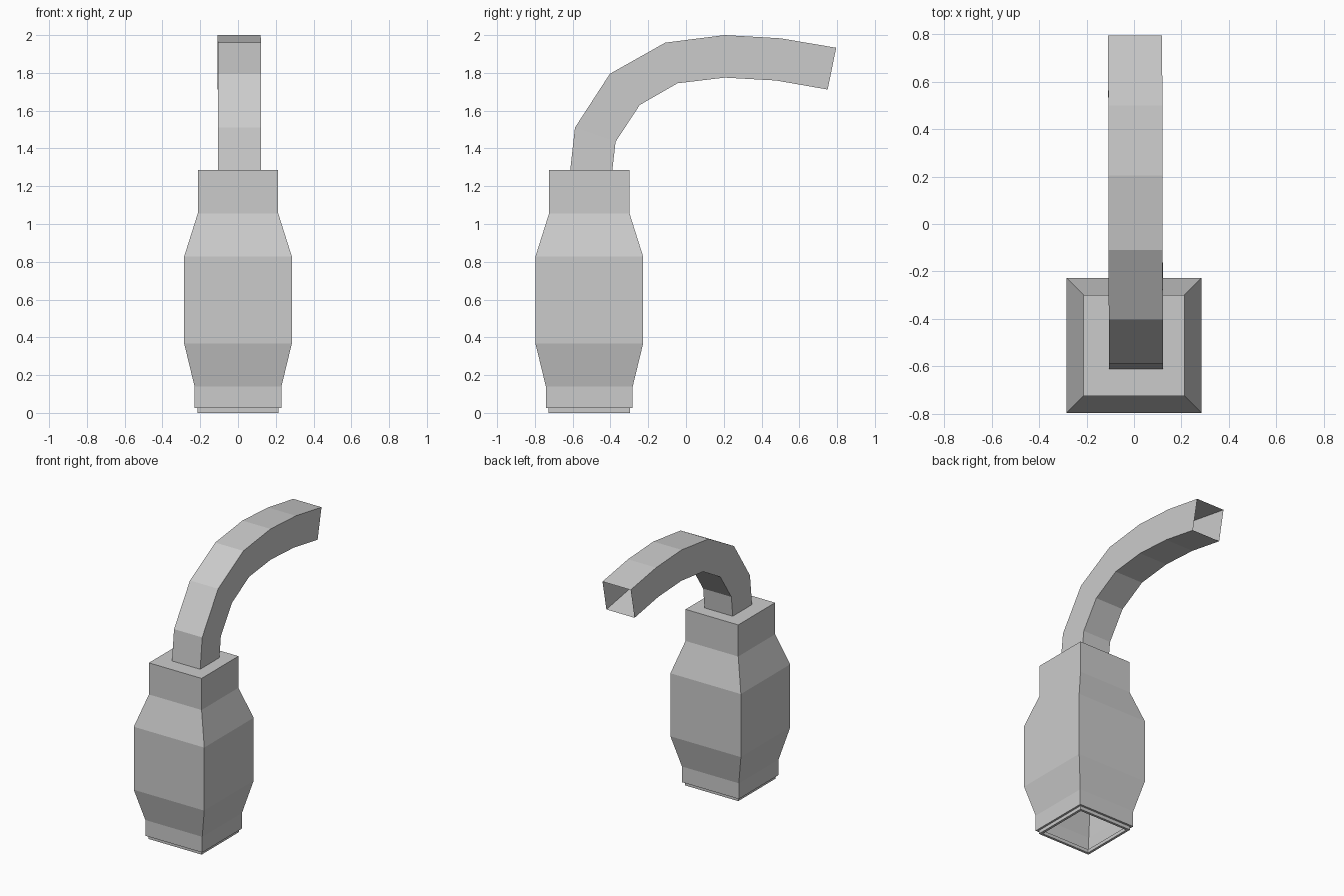
import bpy, bmesh

if "Cube" in bpy.data.objects:
    bpy.data.objects.remove(bpy.data.objects["Cube"])


def loft(name, rings, cap_end=False):
    """Join successive four-point rings with quads, optionally closing the last."""
    bm = bmesh.new()
    loops = [[bm.verts.new(p) for p in ring] for ring in rings]
    for a, b in zip(loops, loops[1:]):
        for i in range(4):
            j = (i + 1) % 4
            bm.faces.new((a[i], a[j], b[j], b[i]))
    if cap_end:
        bm.faces.new(loops[-1])
    mesh = bpy.data.meshes.new(name)
    bm.to_mesh(mesh)
    bm.free()
    obj = bpy.data.objects.new(name, mesh)
    bpy.context.collection.objects.link(obj)
    return obj


def square(half, z, cy=-0.512):
    return [(sx * half, cy + sy * half, z)
            for sx, sy in ((-1, -1), (1, -1), (1, 1), (-1, 1))]


# Hollow bottle body: (half width, height), from the inner lip to the closed top
body_profile = [(0.197, 0.025), (0.197, 0.0), (0.215, 0.0), (0.215, 0.025),
                (0.23, 0.025), (0.23, 0.14), (0.285, 0.367), (0.285, 0.828),
                (0.213, 1.056), (0.213, 1.287)]
loft("body", [square(h, z) for h, z in body_profile], cap_end=True)

# Curved square spout, open at the tip: outer and inner bend lines as (y, z)
outer = [(-0.613, 1.285), (-0.588, 1.51), (-0.403, 1.795), (-0.11, 1.96),
         (0.205, 2.0), (0.5, 1.983), (0.795, 1.933)]
inner = [(-0.39, 1.285), (-0.373, 1.435), (-0.245, 1.63), (-0.045, 1.745),
         (0.205, 1.775), (0.475, 1.76), (0.75, 1.712)]
half = 0.114
spout_rings = []
for i, ((yo, zo), (yi, zi)) in enumerate(zip(outer, inner)):
    cx = 0.009 - 0.0007 * i
    spout_rings.append([(cx - half, yo, zo), (cx + half, yo, zo),
                        (cx + half, yi, zi), (cx - half, yi, zi)])
loft("spout", spout_rings)
